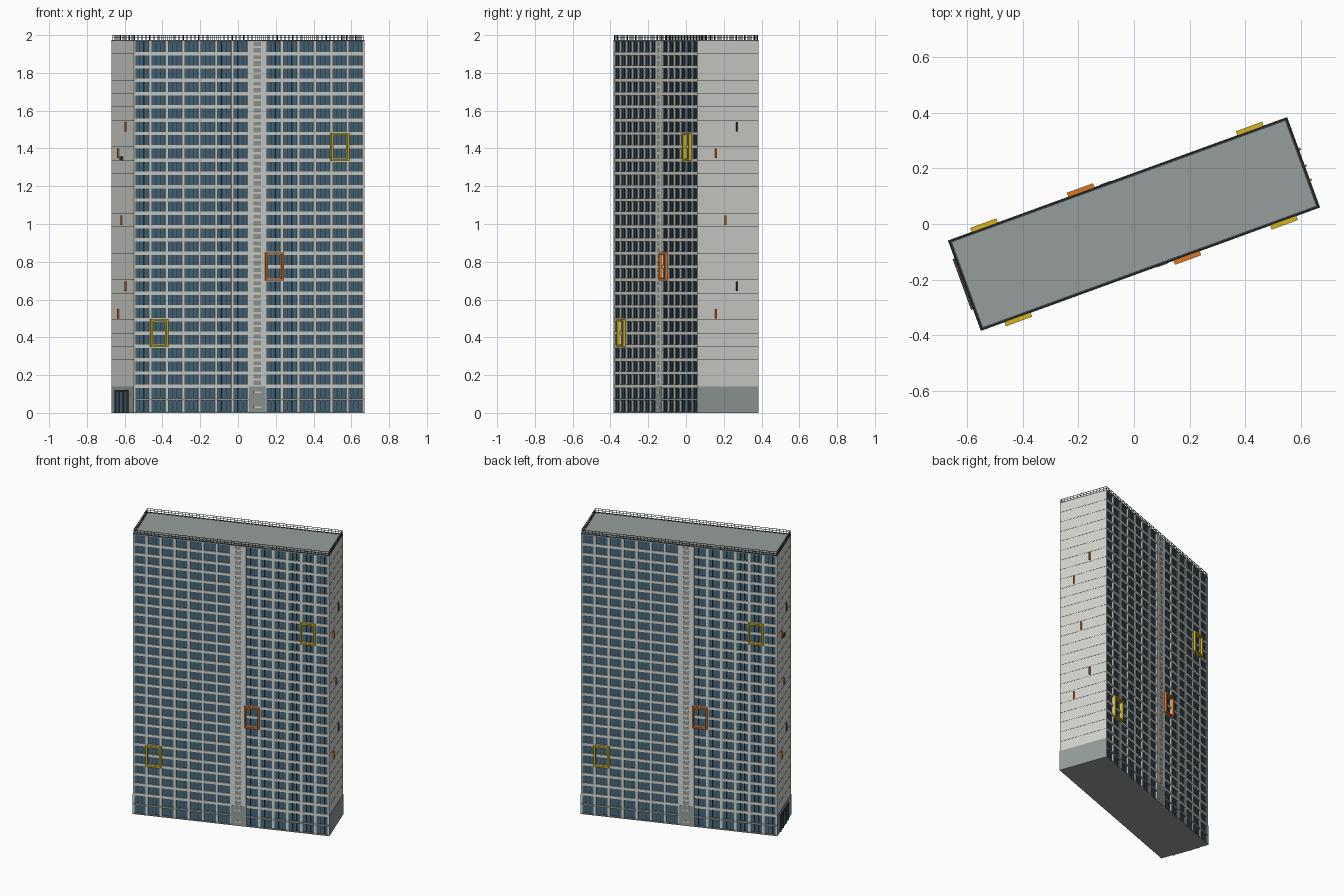
import bpy, bmesh, math
from mathutils import Matrix, Vector

if "Cube" in bpy.data.objects:
    bpy.data.objects.remove(bpy.data.objects["Cube"])

L, W, H = 1.297, 0.345, 1.972      # tower length, depth, roof height
BAYS, FLOORS = 14, 28
BW, FH = L / BAYS, H / FLOORS
REC = 0.008                        # window recess
STAIR = 7                          # bay holding the stairwell
TURN = math.radians(20)


def srgb(r, g, b):
    def lin(c):
        c /= 255
        return c / 12.92 if c <= 0.04045 else ((c + 0.055) / 1.055) ** 2.4
    return (lin(r), lin(g), lin(b), 1)


def material(name, *rgb):
    m = bpy.data.materials.new(name)
    m.diffuse_color = srgb(*rgb)
    m.use_nodes = True
    m.node_tree.nodes["Principled BSDF"].inputs["Base Color"].default_value = m.diffuse_color
    return m


WHITE = material("pale_concrete", 214, 214, 209)
GREY = material("grey_concrete", 150, 158, 156)
GLASS = material("blue_glass", 72, 106, 125)
DARK = material("dark_metal", 62, 66, 70)
FRAME = material("window_frame", 52, 72, 84)
YELLOW = material("yellow_paint", 214, 180, 30)
ORANGE = material("orange_paint", 222, 118, 36)


def build(name, boxes, mats, both=True, rule=None):
    """One object from (x0, x1, y0, y1, z0, z1) boxes; both = repeat turned by 180 degrees."""
    bm = bmesh.new()
    for angle in ((0, math.pi) if both else (0,)):
        rot = Matrix.Rotation(TURN + angle, 4, 'Z')
        for x0, x1, y0, y1, z0, z1 in boxes:
            mat = (rot @ Matrix.Translation(((x0 + x1) / 2, (y0 + y1) / 2, (z0 + z1) / 2))
                   @ Matrix.Diagonal((x1 - x0, y1 - y0, z1 - z0, 1)))
            bmesh.ops.create_cube(bm, size=1, matrix=mat)
    if rule:
        back = Matrix.Rotation(-TURN, 3, 'Z')
        bm.normal_update()
        for f in bm.faces:
            f.material_index = rule(back @ f.normal)
    me = bpy.data.meshes.new(name)
    bm.to_mesh(me)
    bm.free()
    for m in mats:
        me.materials.append(m)
    ob = bpy.data.objects.new(name, me)
    bpy.context.collection.objects.link(ob)
    return ob


def bay_x(i):
    return -L / 2 + i * BW


F = -W / 2                         # outer plane of the front facade
G = F + REC                        # glass plane
E = L / 2                          # end wall plane

# Core: glazed long sides, concrete ends, grey roof and underside
build("tower_core", [(-E, E, G, -G, 0, H - 0.004)], [WHITE, GLASS, GREY], both=False,
      rule=lambda n: 2 if abs(n.z) > 0.5 else (1 if abs(n.y) > 0.5 else 0))
build("roof", [(-E, E, F, -F, H - 0.006, H)], [GREY], both=False)

# Facade grid: pillars and floor bands
pillars = []
for i in range(BAYS + 1):
    half = 0.008
    x = bay_x(i)
    pillars.append((max(x - half, -E), min(x + half, E), F, G + 0.002, 0, H - 0.006))
build("facade_pillars", pillars, [WHITE])
build("floor_bands", [(-E, E, F + 0.001, G + 0.002, k * FH - 0.009, k * FH + 0.009)
                      for k in range(2, FLOORS)], [WHITE])
build("lower_bands", [(-E, E, F - 0.001, G + 0.002, FH - 0.006, FH + 0.006),
                      (-E, E, F - 0.001, G + 0.002, 0, 0.008)], [GREY])

# Window mullions: two per bay
mullions = []
for i in range(BAYS):
    if i != STAIR:
        for t in (0.36, 0.64):
            x = bay_x(i) + t * BW
            mullions.append((x - 0.0025, x + 0.0025, G - 0.003, G + 0.002, 0, H - 0.006))
build("mullions", mullions, [FRAME])

# Stairwell strip with staggered openings
s0, s1 = bay_x(STAIR), bay_x(STAIR + 1)
sc = (s0 + s1) / 2
build("stairwell_wall", [(s0, s1, F, G + 0.002, 2 * FH, H - 0.006)], [WHITE])
build("stairwell_base", [(s0, s1, F - 0.001, G + 0.002, 0, 2 * FH)], [GREY])
openings = []
for k in range(2, FLOORS):
    z = k * FH
    openings.append((sc - 0.021, sc + 0.021, F - 0.001, F + 0.002, z + 0.006, z + 0.031))
    openings.append((sc - 0.021, sc + 0.021, F - 0.001, F + 0.002, z + 0.042, z + 0.062))
build("stairwell_openings", openings, [GREY])
build("stairwell_sills", [(sc - 0.021, sc + 0.021, F - 0.003, F, z, z + 0.008)
                          for z in (0.025, 0.105)], [WHITE])


# Painted box frames spanning two floors
def frame_boxes(bay, floor):
    x0, x1 = bay_x(bay) - 0.004, bay_x(bay + 1) + 0.004
    z0, z1 = floor * FH - 0.004, (floor + 2) * FH + 0.004
    t, y0, y1 = 0.011, F - 0.016, G
    return [(x0, x0 + t, y0, y1, z0, z1), (x1 - t, x1, y0, y1, z0, z1),
            (x0 + t, x1 - t, y0, y1, z0, z0 + t), (x0 + t, x1 - t, y0, y1, z1 - t, z1)]


build("yellow_frames", frame_boxes(12, 19) + frame_boxes(1, 5), [YELLOW])
build("orange_frames", frame_boxes(8, 10), [ORANGE])

# End walls: grey plinth, panel seams, small fins
build("end_corners", [(E - 0.01, E, y, y + REC + 0.002, 0, H - 0.006)
                      for y in (F, -G - 0.002)], [WHITE])
build("end_plinth", [(E - 0.002, E + 0.002, F, -F, 0, 2 * FH)], [GREY])
build("panel_seams", [(E - 0.001, E + 0.0006, F, -F, k * FH - 0.001, k * FH + 0.001)
                      for k in range(3, FLOORS)], [DARK])
build("orange_fins", [(E, E + 0.008, y - 0.004, y + 0.004, z - 0.026, z + 0.026)
                      for y, z in ((-0.068, 1.375), (-0.014, 1.02), (-0.068, 0.525))]
      + [(E, E + 0.008, 0.051, 0.055, z - 0.026, z + 0.026) for z in (1.515, 0.67)], [ORANGE])
build("dark_fins", [(E, E + 0.008, 0.045, 0.051, z - 0.026, z + 0.026)
                    for z in (1.515, 0.67)], [DARK])

# Entrance and vent on the left end
dx = -E - 0.002
build("entrance_glass", [(dx - 0.003, dx + 0.002, -0.085, 0.1, 0, 0.115)], [GLASS], both=False)
build("entrance_frame",
      [(dx - 0.007, dx, y - 0.005, y + 0.005, 0, 0.12) for y in (-0.085, -0.025, 0.04, 0.1)]
      + [(dx - 0.007, dx, -0.09, 0.105, 0.11, 0.12)], [DARK], both=False)
build("wall_vent", [(-E - 0.008, -E, 0.0, 0.03, 1.335, 1.357)], [DARK], both=False)

# Roof railing: posts and rails along all edges
r = 0.0012
rail = []
n = BAYS * 4
for i in range(n):
    x = -E + 0.004 + i * (L - 0.008) / n
    rail.append((x - r, x + r, F + 0.003, F + 0.003 + 2 * r, H, 2.0))
m = 14
for i in range(m):
    y = F + 0.004 + i * (W - 0.008) / m
    rail.append((E - 0.003 - 2 * r, E - 0.003, y - r, y + r, H, 2.0))
for z in (1.985, 1.9976):
    rail.append((-E + 0.003, E - 0.003, F + 0.003, F + 0.003 + 2 * r, z, z + 2 * r))
    rail.append((E - 0.003 - 2 * r, E - 0.003, F + 0.003, -F - 0.003, z, z + 2 * r))
build("roof_railing", rail, [DARK])
build("roof_edge", [(-E, E, F, F + 0.01, H - 0.002, H + 0.002),
                    (E - 0.01, E, F, -F, H - 0.002, H + 0.002)], [DARK])
